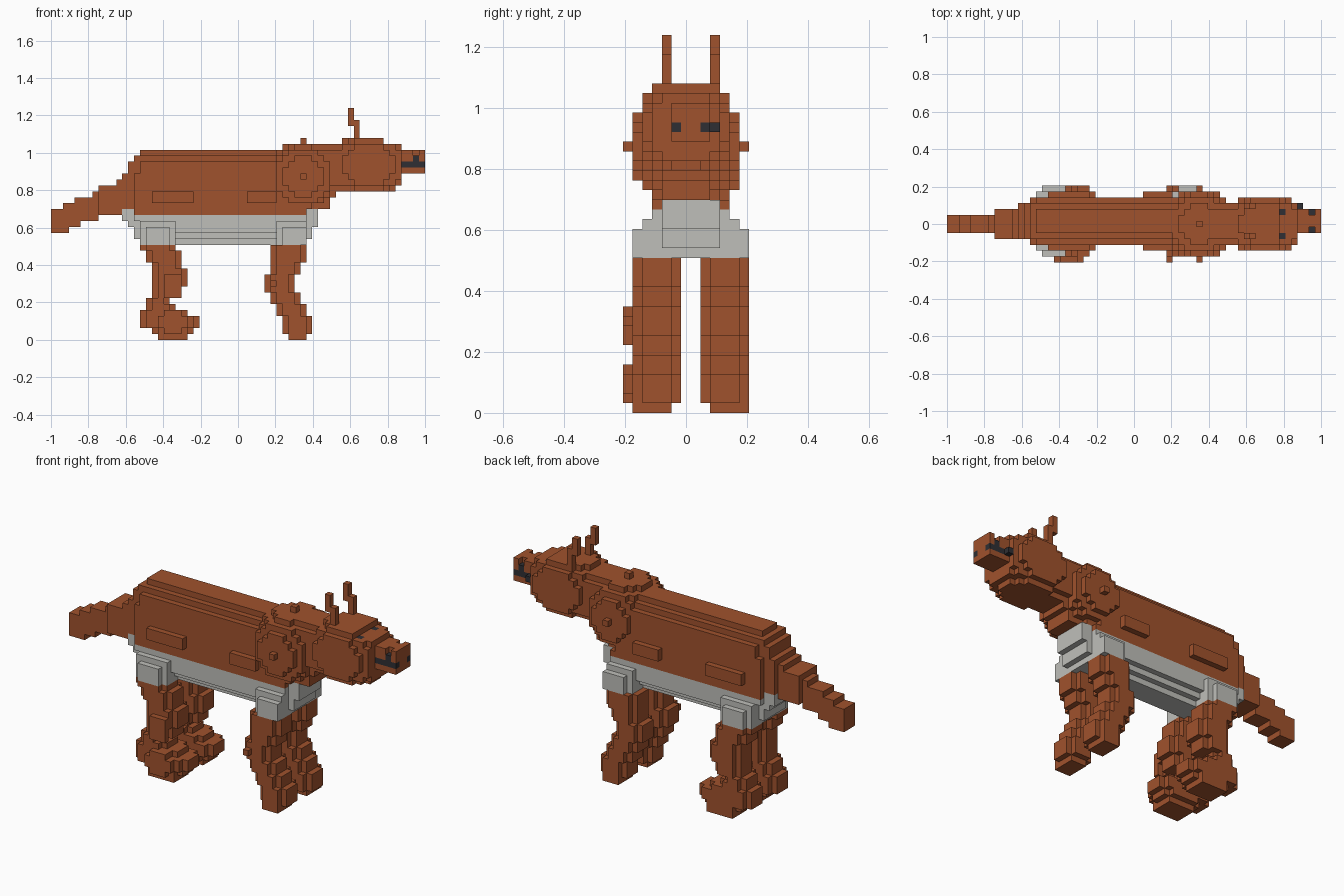
import bpy, bmesh

cube = bpy.data.objects.get("Cube")
if cube:
    bpy.data.objects.remove(cube)

# The animal is built from small cubes on a shared grid: x along, y across, z up
UNIT = 2 / 63
HALF_WIDTH = 6.5
BROWN, GREY, DARK = range(3)


def make_material(name, rgb):
    mat = bpy.data.materials.new(name)
    mat.use_nodes = True
    color = (*rgb, 1)
    mat.diffuse_color = color
    mat.node_tree.nodes["Principled BSDF"].inputs["Base Color"].default_value = color
    return mat


materials = [
    make_material("russet fur", (0.352, 0.084, 0.026)),
    make_material("pale belly fur", (0.52, 0.52, 0.49)),
    make_material("dark nose and eyes", (0.028, 0.028, 0.033)),
]

owner, dark_cells, parts = {}, set(), []


def claim(part, cells):
    """Give unowned grid cells to a part."""
    if part not in parts:
        parts.append(part)
    for cell in cells:
        owner.setdefault(cell, part)


def box(xs, ys, zs):
    return [(x, y, z) for x in range(*xs) for y in range(*ys) for z in range(*zs)]


def rounded(center, radii, power=2):
    """Cells inside an ellipsoid, squarer for a higher power."""
    spans = [(int(c - r), int(c + r) + 2) for c, r in zip(center, radii)]
    return [cell for cell in box(*spans)
            if sum(abs((v - c) / r) ** power
                   for v, c, r in zip(cell, center, radii)) <= 1]


def slab(x0, x1, y0, y1, z):
    """One layer with its four corner cells cut off."""
    corners = {(x, y) for x in (x0, x1 - 1) for y in (y0, y1 - 1)}
    return [c for c in box((x0, x1), (y0, y1), (z, z + 1)) if c[:2] not in corners]


def mirror(cells):
    return [(x, 13 - y, z) for x, y, z in cells]


def color_of(cell):
    x, y, z = cell
    if cell in dark_cells:
        return DARK
    if owner[cell] in ("body", "chest", "hips") and 16 <= z:
        if z < 21 or (z < 22 and (x < 14 or x >= 43)):
            return GREY
    return BROWN


# Snout with dark lip lines and nostrils
snout = set(box((58, 63), (5, 9), (28, 32)))
for side in (5, 8):
    dark_cells.update(box((59, 63), (side, side + 1), (29, 30)))
    dark_cells.add((61, side, 30))
    snout.discard((61, side, 31))
lip_corner = (59, 9, 29)
dark_cells.add(lip_corner)
claim("snout", snout | {lip_corner})

# Eyes set in the top of the head
eyes = [(56, y, 32) for y in (4, 8)]
dark_cells.update(eyes)
claim("eyes", eyes)

# Head, clear above the eyes
head = rounded((53, 6, 29), (5.7, 4.6, 4.6), 3.2)
claim("head", [c for c in head if not (c[0] >= 56 and c[2] > 32)])

# Ears with a bent tip
for name, y in (("right_ear", 4), ("left_ear", 9)):
    claim(name, box((51, 52), (y, y + 1), (33, 37)) + box((50, 51), (y, y + 1), (36, 39)))

# Round shoulder and the neck joining it to the head
claim("chest", rounded((42, 6, 27), (6, 6, 6)))
for z in range(25, 33):
    inset = 1 if z in (25, 32) else 0
    claim("neck", box((43, 50), (3 + inset, 10 - inset), (z, z + 1)))
claim("neck", box((44, 48), (4, 9), (24, 25)) + box((44, 47), (4, 9), (22, 24)))

# Body: layers of (bottom, top, rear, front, half width)
BODY = [(16, 17, 15, 43, 2), (17, 18, 14, 44, 3), (18, 19, 14, 44, 4),
        (19, 20, 13, 45, 4), (20, 22, 12, 45, 4), (22, 28, 12, 44, 4),
        (28, 30, 13, 44, 4), (30, 31, 14, 44, 3), (31, 32, 15, 43, 2)]
for low, high, rear, front, half in BODY:
    for x in range(rear, front):
        from_end = min(x - rear, front - 1 - x)
        w = min(half, 3 + from_end // 2)
        claim("body", box((x, x + 1), (7 - w, 7 + w), (low, high)))

# Tail: sections of (start, end, bottom, top)
TAIL = [(0, 2, 18, 22), (2, 3, 18, 23), (3, 4, 19, 23), (4, 5, 19, 24),
        (5, 7, 20, 24), (7, 8, 20, 25), (8, 11, 21, 26), (11, 13, 21, 27)]
for start, end, low, high in TAIL:
    wide = 1 if start >= 8 else 0
    claim("tail", box((start, end), (5 - wide, 8 + wide), (low, high)))

# Legs: layers of (bottom, top, rear, front)
HIND = [(0, 1, 18, 23), (1, 2, 17, 24), (2, 4, 15, 25), (4, 5, 15, 23),
        (5, 6, 16, 21), (6, 7, 16, 20), (7, 8, 17, 22), (8, 9, 17, 22),
        (9, 12, 17, 23), (12, 13, 17, 22), (13, 15, 16, 22), (15, 16, 15, 21)]
FORE = [(0, 1, 40, 43), (1, 4, 39, 44), (4, 6, 38, 43), (6, 8, 37, 42),
        (8, 11, 36, 41), (11, 13, 37, 42), (13, 16, 37, 43)]
for name, layers in (("hind_leg", HIND), ("front_leg", FORE)):
    leg = []
    for low, high, rear, front in layers:
        for z in range(low, high):
            if z == 0:
                leg += box((rear, front), (1, 5), (z, z + 1))
            else:
                leg += slab(rear, front, 1, 6, z)
    claim("right_" + name, leg)
    claim("left_" + name, mirror(leg))

# Lumps on the outside of the right legs
claim("right_hind_leg", box((18, 23), (0, 1), (2, 4)) + box((19, 22), (0, 1), (1, 5))
      + box((19, 22), (0, 1), (7, 11)))
claim("right_front_leg", [(37, 0, 9)])

# Pale hips and the low muscle ridges along the flanks
hips = box((16, 20), (1, 6), (16, 19)) + box((15, 21), (2, 6), (16, 20))
hips += box((39, 43), (1, 6), (16, 19)) + box((38, 43), (2, 6), (16, 20))
hips += box((17, 24), (2, 3), (23, 25)) + box((33, 38), (2, 3), (23, 25))
claim("hips", hips + mirror(hips))

# Turn each part's exposed cell sides into faces
for part in parts:
    bm = bmesh.new()
    corners = {}

    def corner(point):
        if point not in corners:
            x, y, z = point
            corners[point] = bm.verts.new(
                (x * UNIT - 1, (y - HALF_WIDTH) * UNIT, z * UNIT))
        return corners[point]

    for cell in [c for c, p in owner.items() if p == part]:
        for axis in range(3):
            u, v = (axis + 1) % 3, (axis + 2) % 3
            for side in (0, 1):
                neighbor = list(cell)
                neighbor[axis] += 2 * side - 1
                if tuple(neighbor) in owner:
                    continue
                loop = []
                for du, dv in ((0, 0), (1, 0), (1, 1), (0, 1)):
                    point = list(cell)
                    point[axis] += side
                    point[u] += du
                    point[v] += dv
                    loop.append(corner(tuple(point)))
                face = bm.faces.new(loop if side else loop[::-1])
                face.material_index = color_of(cell)
    mesh = bpy.data.meshes.new(part)
    bm.to_mesh(mesh)
    bm.free()
    for mat in materials:
        mesh.materials.append(mat)
    bpy.context.collection.objects.link(bpy.data.objects.new(part, mesh))
